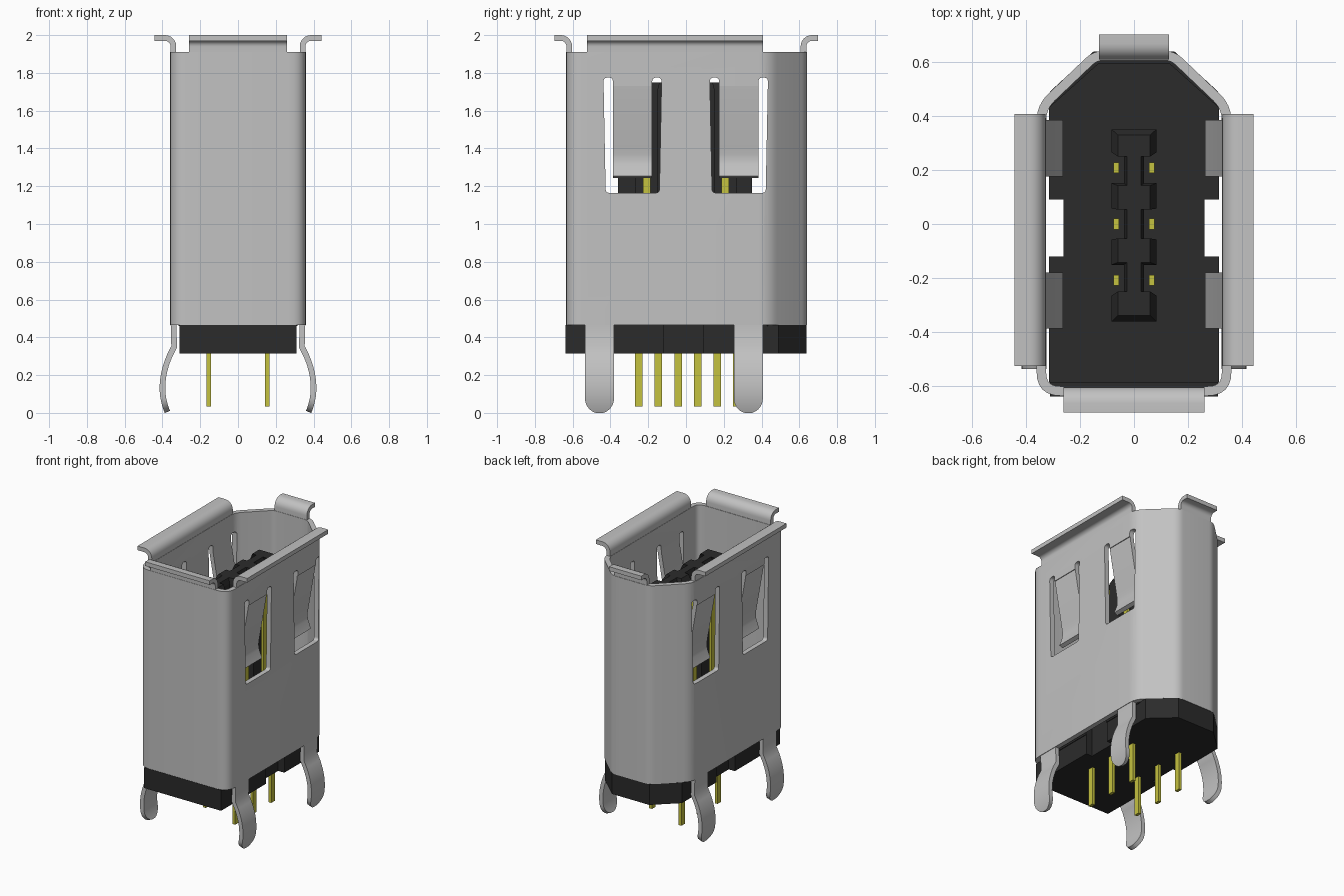
import bpy, bmesh, math
from mathutils import Vector, Matrix

cube = bpy.data.objects.get("Cube")
if cube:
    bpy.data.objects.remove(cube, do_unlink=True)


def material(name, color):
    m = bpy.data.materials.new(name)
    m.use_nodes = True
    m.diffuse_color = (*color, 1)
    m.node_tree.nodes["Principled BSDF"].inputs["Base Color"].default_value = (*color, 1)
    return m


STEEL = material("steel grey", (0.54, 0.54, 0.54))
PLASTIC = material("black plastic", (0.024, 0.024, 0.024))
BRASS = material("contact yellow", (0.56, 0.54, 0.05))


def make(name, verts, faces, mat):
    mesh = bpy.data.meshes.new(name)
    mesh.from_pydata([tuple(v) for v in verts], [], faces)
    mesh.materials.append(mat)
    obj = bpy.data.objects.new(name, mesh)
    bpy.context.collection.objects.link(obj)
    return obj


def activate(obj):
    bpy.ops.object.select_all(action='DESELECT')
    obj.select_set(True)
    bpy.context.view_layer.objects.active = obj


def solidify(obj, thickness, offset):
    mod = obj.modifiers.new("Thickness", 'SOLIDIFY')
    mod.thickness, mod.offset, mod.use_even_offset = thickness, offset, True
    activate(obj)
    bpy.ops.object.modifier_apply(modifier=mod.name)


def smooth(obj):
    activate(obj)
    bpy.ops.object.shade_smooth_by_angle(angle=math.radians(35))


def rounded(corners, steps=6):
    """Replace each (x, y, r) corner with a curve starting r away from it."""
    pts = []
    for i, (x, y, r) in enumerate(corners):
        c = Vector((x, y))
        a = c + (Vector(corners[i - 1][:2]) - c).normalized() * r
        b = c + (Vector(corners[(i + 1) % len(corners)][:2]) - c).normalized() * r
        if r == 0:
            pts.append(c)
            continue
        for k in range(steps + 1):
            t = k / steps
            pts.append(a * (1 - t) ** 2 + c * 2 * t * (1 - t) + b * t * t)
    return pts


def loft(name, sections, mat, caps=True):
    """Join matching outlines stacked at given heights."""
    n = len(sections[0][0])
    verts = [(p[0], p[1], z) for outline, z in sections for p in outline]
    faces = [(s * n + i, s * n + (i + 1) % n, (s + 1) * n + (i + 1) % n, (s + 1) * n + i)
             for s in range(len(sections) - 1) for i in range(n)]
    if caps:
        faces += [tuple(reversed(range(n))), tuple(range(len(verts) - n, len(verts)))]
    return make(name, verts, faces, mat)


def box(name, cx, cy, sx, sy, z0, z1, mat):
    outline = [(cx + a * sx / 2, cy + b * sy / 2) for a, b in ((-1, -1), (1, -1), (1, 1), (-1, 1))]
    return loft(name, [(outline, z0), (outline, z1)], mat)


def strip(name, path, along, angle, thickness=0.03):
    """Bent sheet strip: path of (outward, z, half width), turned about z."""
    rot = Matrix.Rotation(angle, 3, 'Z')
    verts = [rot @ Vector((o, along + s * w, z)) for o, z, w in path for s in (-1, 1)]
    faces = [(2 * i, 2 * i + 1, 2 * i + 3, 2 * i + 2) for i in range(len(path) - 1)]
    obj = make(name, verts, faces, STEEL)
    solidify(obj, thickness, 0)
    bm = bmesh.new()
    bm.from_mesh(obj.data)
    bmesh.ops.recalc_face_normals(bm, faces=bm.faces)
    bm.to_mesh(obj.data)
    bm.free()
    smooth(obj)
    return obj


# Sheet metal shell
half = [(0.36, -0.635, 0.09), (0.36, 0.44, 0.06), (0.15, 0.64, 0.04)]
ring = rounded(half + [(-x, y, r) for x, y, r in reversed(half)])
shell = loft("shell", [(ring, 0.465), (ring, 1.91)], STEEL, caps=False)
solidify(shell, 0.035, -1)

# Spring windows cut through both sides
for centre in (-0.283, 0.28):
    prof = [(-0.142, 1.165, 0.02), (0.142, 1.165, 0.02), (0.154, 1.775, 0.022),
            (0.104, 1.775, 0.022), (0.104, 1.73, 0), (-0.104, 1.73, 0),
            (-0.104, 1.775, 0.022), (-0.154, 1.775, 0.022)]
    outline = rounded(prof)
    n = len(outline)
    verts = [(x, centre + p[0], p[1]) for x in (-0.6, 0.6) for p in outline]
    faces = [(i, (i + 1) % n, n + (i + 1) % n, n + i) for i in range(n)]
    faces += [tuple(reversed(range(n))), tuple(range(n, 2 * n))]
    cutter = make("window_cutter", verts, faces, STEEL)
    cutter.hide_render = True
    mod = shell.modifiers.new("Window", 'BOOLEAN')
    mod.object, mod.operation, mod.solver = cutter, 'DIFFERENCE', 'EXACT'
    activate(shell)
    bpy.ops.object.modifier_apply(modifier=mod.name)
    bpy.data.objects.remove(cutter, do_unlink=True)
smooth(shell)


# Flared lips around the mouth
def lip(name, wall, reach, half_width, along, angle):
    r = 0.045
    path = [(wall, 1.9, half_width)]
    for k in range(7):
        a = k / 6 * math.pi / 2
        path.append((wall + r * (1 - math.cos(a)), 1.94 + r * math.sin(a), half_width))
    path.append((reach, 1.985, half_width))
    strip(name, path, along, angle)


lip("front_lip", 0.618, 0.697, 0.26, 0, -math.pi / 2)
lip("back_lip", 0.622, 0.70, 0.13, 0, math.pi / 2)

for side, sign, angle in (("left", 1, 0), ("right", -1, math.pi)):
    lip(side + "_lip", 0.342, 0.442, 0.466, -0.059 * sign, angle)

    # Contact springs bent into the shell
    for label, y in (("front", -0.283), ("back", 0.28)):
        path = [(o, z, 0.104) for o, z in
                ((0.342, 1.76), (0.338, 1.71), (0.285, 1.41), (0.278, 1.37),
                 (0.277, 1.34), (0.282, 1.31), (0.305, 1.25))]
        strip(f"{side}_{label}_spring", path, y * sign, angle)

    # Bowed mounting legs with rounded tips
    for label, y in (("front", -0.458), ("back", 0.33)):
        path = [(0.342, 0.5, 0.077), (0.338, 0.35, 0.077)]
        steps = 18
        for k in range(1, steps + 1):
            z = 0.33 - 0.325 * math.sin(k / steps * math.pi / 2)
            out = 0.40 - 0.062 * ((z - 0.13) / 0.22) ** 2 if z > 0.13 else 0.40 - 1.7 * (z - 0.13) ** 2
            drop = max(0, 0.08 - z) / 0.0765
            path.append((out, z, max(0.006, 0.077 * math.sqrt(max(0, 1 - drop * drop)))))
        strip(f"{side}_{label}_leg", path, y * sign, angle)


# Plastic base and inner floor, with side notches
def base_outline(x, front, shoulder, back_x, back):
    right = [(x, front), (x, -0.12), (0.26, -0.12), (0.26, 0.09), (x, 0.09),
             (x, shoulder), (back_x, back)]
    return right + [(-px, py) for px, py in reversed(right)]


base = base_outline(0.31, -0.637, 0.49, 0.15, 0.637)
loft("base", [(base, 0.315), (base, 0.465)], PLASTIC)
floor = base_outline(0.315, -0.585, 0.43, 0.13, 0.595)
loft("inner_floor", [(floor, 0.46), (floor, 0.56)], PLASTIC)

# Central tongue with contact grooves and a bevelled top
contact_rows = (-0.208, 0.0, 0.208)
edge = [(0.083, -0.36)]
for y in contact_rows:
    edge += [(0.083, y - 0.057), (0.037, y - 0.057), (0.037, y + 0.057), (0.083, y + 0.057)]
edge.append((0.083, 0.35))
tongue = edge + [(-x, y) for x, y in reversed(edge)]
top = [(x * 0.72, y * 0.94) for x, y in tongue]
loft("tongue", [(tongue, 0.5), (tongue, 1.71), (top, 1.75)], PLASTIC)

# Contacts in the tongue and staggered solder pins
for sign in (1, -1):
    for i, y in enumerate(contact_rows):
        box(f"contact_{i}", sign * 0.065, y, 0.02, 0.04, 0.5, 1.69, BRASS)
        box(f"pin_{i}", sign * 0.155, y + (-0.042 if sign > 0 else 0.062),
            0.022, 0.04, 0.035, 0.33, BRASS)
